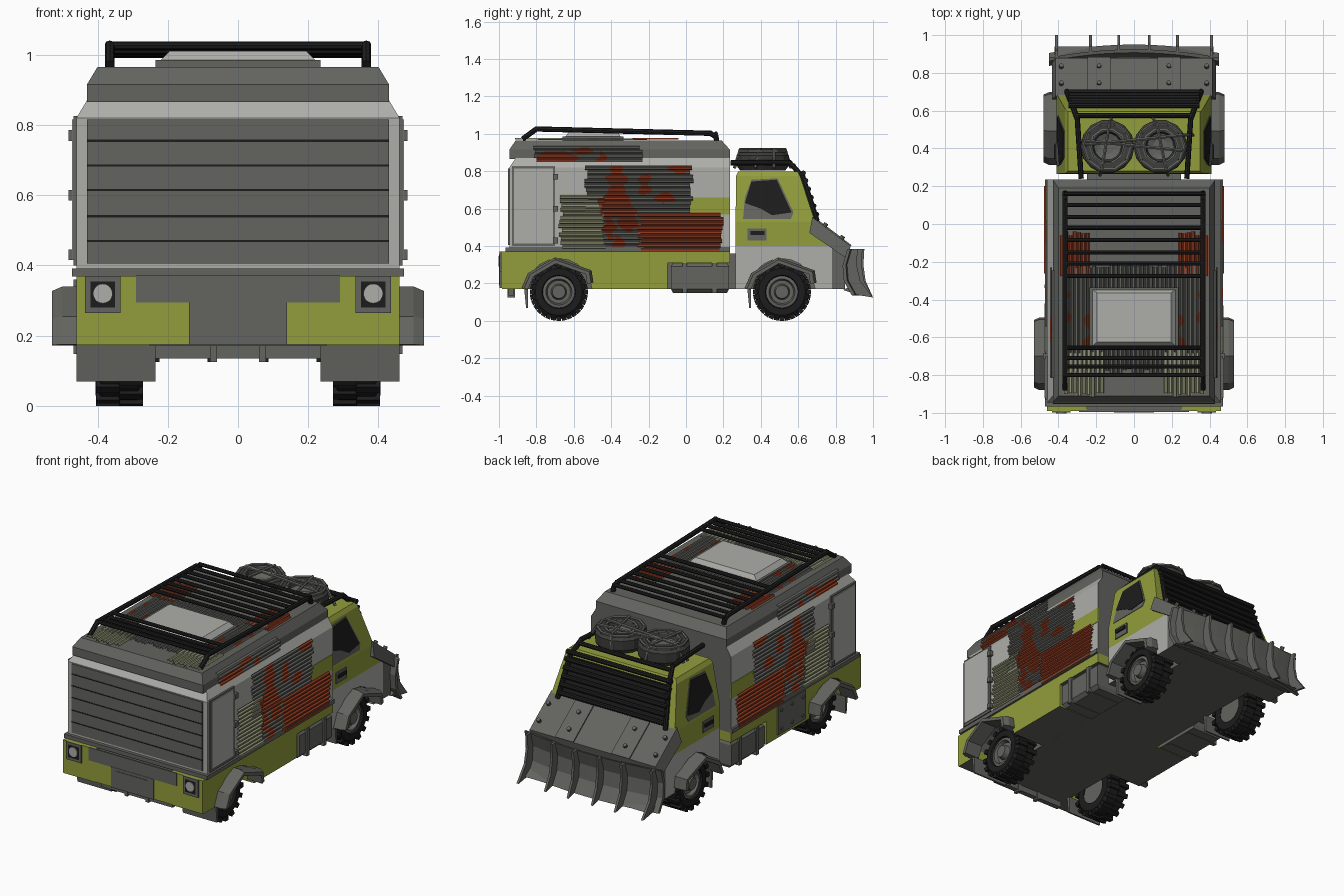
import bpy, bmesh, math, random
from mathutils import Vector, Matrix

if "Cube" in bpy.data.objects:
    bpy.data.objects.remove(bpy.data.objects["Cube"])
random.seed(4)

def mat(name, r, g, b):
    m = bpy.data.materials.new(name)
    m.diffuse_color = (r, g, b, 1)
    m.use_nodes = True
    m.node_tree.nodes["Principled BSDF"].inputs["Base Color"].default_value = m.diffuse_color
    return m
GREEN = mat("lime green", .29, .34, .045)
GREY = mat("steel grey", .125, .127, .115)
LIGHT = mat("pale grey", .42, .42, .40)
RUST = mat("rust", .30, .045, .015)
BEIGE = mat("beige", .29, .30, .18)
BLACK = mat("black", .012, .012, .012)
DARK = mat("dark rubber", .045, .045, .042)

def finish(bm, name, mats, rule=None, mirror=False, out=None):
    """Colour faces by rule, optionally mirror across x, make the object."""
    mats = mats if isinstance(mats, list) else [mats]
    bmesh.ops.remove_doubles(bm, verts=bm.verts, dist=1e-5)
    bmesh.ops.recalc_face_normals(bm, faces=bm.faces)
    bm.normal_update()
    if out and sum(f.normal.dot(Vector(out)) for f in bm.faces) < 0:
        bmesh.ops.reverse_faces(bm, faces=bm.faces)
    if rule:
        for f in bm.faces:
            f.material_index = rule(f.calc_center_median(), f.normal)
    if mirror:
        g = bmesh.ops.duplicate(bm, geom=bm.verts[:] + bm.edges[:] + bm.faces[:])["geom"]
        for v in g:
            if isinstance(v, bmesh.types.BMVert):
                v.co.x *= -1
        bmesh.ops.reverse_faces(bm, faces=[f for f in g if isinstance(f, bmesh.types.BMFace)])
    me = bpy.data.meshes.new(name)
    bm.to_mesh(me)
    bm.free()
    for m in mats:
        me.materials.append(m)
    ob = bpy.data.objects.new(name, me)
    bpy.context.collection.objects.link(ob)
    return ob

def loft(bm, rings, caps=True, closed=True):
    vs = [[bm.verts.new(p) for p in r] for r in rings]
    n = len(vs[0])
    for a, b in zip(vs, vs[1:]):
        for i in range(n if closed else n - 1):
            bm.faces.new((a[i], a[(i + 1) % n], b[(i + 1) % n], b[i]))
    if caps:
        bm.faces.new(vs[0])
        bm.faces.new(vs[-1][::-1])

def stack(name, levels, mats, rule=None, mirror=False):
    """Stacked rectangles (x0, x1, y0, y1, z)."""
    bm = bmesh.new()
    loft(bm, [[(a, c, z), (b, c, z), (b, d, z), (a, d, z)] for a, b, c, d, z in levels])
    return finish(bm, name, mats, rule, mirror)

def box(name, x0, x1, y0, y1, z0, z1, m, mirror=False):
    return stack(name, [(x0, x1, y0, y1, z0), (x0, x1, y0, y1, z1)], m, None, mirror)

def prism(name, pts, x0, x1, mats, rule=None, mirror=False, cuts=()):
    """Side outline (y, z) pushed along x; x0 and x1 may depend on z."""
    bm = bmesh.new()
    X = lambda x, z: x(z) if callable(x) else x
    loft(bm, [[(X(x, z), y, z) for y, z in pts] for x in (x0, x1)])
    for co, no in cuts:
        bmesh.ops.bisect_plane(bm, geom=bm.verts[:] + bm.edges[:] + bm.faces[:], plane_co=co, plane_no=no)
    return finish(bm, name, mats, rule, mirror)

def tube(name, paths, r, m, mirror=False, sides=8):
    bm = bmesh.new()
    for pts in paths:
        for a, b in zip(pts, pts[1:]):
            a, b = Vector(a), Vector(b)
            d = b - a
            M = Matrix.Translation((a + b) / 2) @ d.to_track_quat('Z', 'Y').to_matrix().to_4x4()
            bmesh.ops.create_cone(bm, cap_ends=True, segments=sides, radius1=r, radius2=r, depth=d.length + r * .8, matrix=M)
    return finish(bm, name, m, None, mirror)

def lathe(name, prof, c, axis, m, n=24, mirror=False):
    bm = bmesh.new()
    rings = []
    for i in range(n + 1):
        t = 2 * math.pi * i / n
        rings.append([Vector(c) + (Vector((h, r * math.cos(t), r * math.sin(t))) if axis == 'x'
                      else Vector((r * math.cos(t), r * math.sin(t), h))) for h, r in prof])
    loft(bm, rings, caps=False, closed=False)
    bmesh.ops.dissolve_degenerate(bm, edges=bm.edges, dist=1e-6)
    return finish(bm, name, m, None, mirror)

def corrugated(name, u0, u1, v0, v1, place, out, mats, rule=None, mirror=True):
    """Ridged sheet: ridges along u, ragged ends, blotches by rule(u, v)."""
    bm = bmesh.new()
    n, seg = max(2, round((v1 - v0) / .023)), 48
    p = (v1 - v0) / n
    for i in range(n):
        a, b = u0 + random.uniform(-.012, .012), u1 + random.uniform(-.012, .012)
        sec = [(0, .001), (.2, .01), (.6, .01), (.8, .001), (1, .001)]
        loft(bm, [[place(a + (b - a) * k / seg, v0 + p * (i + f), h) for f, h in sec] for k in range(seg + 1)], False, False)
    return finish(bm, name, mats, rule, mirror, out)

def arch(cy, r=.178):
    return [(cy + r * math.cos(t), .155 + r * math.sin(t)) for t in [math.radians(a) for a in range(175, 0, -17)]]
def xs(z, o=0):
    return .41 - max(0, z - .53) * .185 + o

# chassis, skirt and bumper
RW, FW = -.68, .513
box("chassis", -.25, .25, -.98, .85, .17, .36, GREY)
under = lambda c, n: 1 if n.z < -.4 else 0
prism("rear_skirt", [(-.985, .17)] + arch(RW) + [(-.1, .17), (-.1, .31), (.235, .31), (.235, .37), (-.985, .37)],
      .25, .46, [GREEN, GREY], under, True)
box("rear_bumper", -.46, .46, -.99, -.98, .175, .37, GREEN)
box("bumper_upper_plate", -.29, .29, -.994, -.985, .295, .372, GREY)
box("bumper_lower_plate", -.14, .14, -.996, -.985, .175, .297, GREY)
box("plate_inset", -.105, .105, -.999, -.985, .19, .28, GREY)
stack("lamp_housing", [(.335, .435, -.998, -.93, .265), (.335, .435, -.998, -.93, .37)], GREY, None, True)
box("lamp_recess", .35, .42, -.9985, -.98, .28, .355, BLACK, True)
tube("lamp", [[(.385, -.98, .32), (.385, -.992, .32)]], .028, LIGHT, True, 20)
box("rear_crossbar", -.235, .235, -.95, -.92, .135, .175, GREY)
box("crossbar_bracket", .06, .08, -.955, -.915, .125, .17, GREY, True)
stack("fuel_tank", [(.25, .44, -.07, .22, .15), (.25, .46, -.08, .23, .17), (.25, .46, -.08, .23, .29), (.25, .44, -.07, .22, .312)], GREY, None, True)
box("tank_strap", .26, .468, .14, .165, .148, .31, GREY, True)
box("tank_strap_rear", .26, .468, -.02, .005, .148, .31, GREY, True)
box("left_skirt_plate", -.468, -.455, -.46, -.2, .19, .36, GREY)
tube("left_plate_bolt", [[(-.46, y, z), (-.47, y, z)] for y in (-.43, -.33, -.23) for z in (.22, .33)], .01, GREY)
box("sill", -.472, .472, -.965, .235, .368, .392, GREY)

# wheels, arches and mud flaps
for wn, cy, x0, x1 in (("rear", RW, .45, .53), ("front", FW, .40, .48)):
    c = (0, cy, .155)
    lathe(wn + "_tyre", [(.27, .08), (.27, .125), (.285, .145), (.39, .145), (.405, .125), (.405, .09), (.385, .083)], c, 'x', BLACK, 24, True)
    lathe(wn + "_hub", [(.28, 0), (.28, .09), (.392, .09), (.396, .07), (.375, .062), (.375, .042), (.405, .035), (.405, 0)], c, 'x', GREY, 20, True)
    bm = bmesh.new()
    for i in range(32):
        M = Matrix.Translation(c) @ Matrix.Rotation(math.tau * i / 32, 4, 'X') @ Matrix.Translation((.305 if i % 2 else .37, 0, .143))
        bmesh.ops.create_cube(bm, size=1, matrix=M @ Matrix.Diagonal((.068, .026, .024, 1)))
    finish(bm, wn + "_tread", BLACK, None, True)
    pts = [(-.2, .02), (-.165, .1), (-.02, .185), (.175, .115), (.185, .05)]
    bm = bmesh.new()
    k = [(x0 - .02, 1), (x1 - .03, 1), (x1, .93), (x1, .82), (x0 - .02, .82)]
    loft(bm, [[(x, cy + y * s, .155 + z * s) for x, s in k] for y, z in pts])
    finish(bm, wn + "_wheel_arch", GREY, None, True)
    prism(wn + "_mud_flap", [(cy - .165, .17), (cy - .185, .17), (cy - .175, .07), (cy - .165, .07)], .235, x0 + .01, GREY, None, True)

# box body, roof and skylight
stack("box_body", [(-.46, .46, -.945, .235, .38), (-.46, .46, -.945, .235, .82), (-.43, .43, -.91, .235, .87)],
      [LIGHT, GREY], lambda c, n: 1 if n.y > .5 else 0)
stack("roof", [(-.43, .43, -.945, .235, .865), (-.43, .43, -.945, .235, .915), (-.40, .40, -.91, .19, .965)], GREY)
box("green_stripe", .455, .463, .02, .235, .57, .66, GREEN, True)
box("roller_door", -.43, .43, -.951, -.94, .405, .815, GREY)
for i, z in enumerate((.755, .685, .615, .54, .47)):
    box("door_slat_gap_%d" % i, -.43, .43, -.953, -.94, z - .003, z + .003, BLACK)
box("side_door_frame", .45, .468, -.93, -.70, .40, .825, GREY, True)
box("side_door", .45, .473, -.92, -.712, .415, .815, LIGHT, True)
for z in (.43, .6, .77):
    box("door_hinge", .46, .482, -.712, -.685, z - .015, z + .015, GREY, True)
stack("skylight_frame", [(-.235, .235, -.66, -.335, .96), (-.235, .235, -.66, -.335, .985)], GREY)
stack("skylight", [(-.225, .225, -.65, -.345, .98), (-.195, .195, -.625, -.365, 1.01)], LIGHT)

# ragged corrugated sheets with rust blotches
blots = [(-.37, .75, .05, .08), (-.38, .62, .09, .07), (-.31, .54, .05, .07), (-.22, .73, .03, .06),
         (-.11, .66, .05, .03), (-.03, .81, .07, .02), (-.41, .5, .03, .07), (-.36, .42, .03, .04),
         (-.7, .87, .11, .04), (-.55, .91, .05, .02), (-.45, .88, .02, .03)]
def rusty(y, z):
    w = .012 * math.sin(90 * z + 40 * y)
    return int(any(((y + w - a) / c) ** 2 + ((z - b) / d) ** 2 < 1 for a, b, c, d in blots))
sr = lambda c, n: rusty(c.y, c.z)
side = lambda u, v, h: (.462 + h, u, v)
corrugated("upper_side_sheet", -.535, .03, .575, .83, side, (1, 0, 0), [GREY, RUST], sr)
corrugated("middle_side_sheet", -.45, -.235, .385, .58, side, (1, 0, 0), [GREY, RUST], sr)
corrugated("beige_side_sheet", -.67, -.44, .385, .675, lambda u, v, h: (.465 + h, u, v), (1, 0, 0), [BEIGE, RUST], sr)
corrugated("rust_side_sheet", -.25, .19, .37, .58, lambda u, v, h: (.466 + h, u, v), (1, 0, 0), RUST)
corrugated("roof_edge_sheet", -.81, -.24, .85, .94, lambda u, v, h: (.434 + h - max(0, v - .915) * .6, u, v), (1, 0, 0), [GREY, RUST], sr)
top = lambda u, v, h: (v, u, .966 + h)
rr = lambda c, n: int(math.sin(13 * c.y + 2) + math.sin(31 * abs(c.x) + 9 * c.y) + .6 * math.sin(47 * c.y) > 1.05)
corrugated("roof_sheet", -.78, -.22, -.36, .36, top, (0, 0, 1), [GREY, RUST], rr, False)
corrugated("rust_roof_sheet", -.28, -.05, .235, .395, lambda u, v, h: (v, u, .969 + h), (0, 0, 1), RUST)
corrugated("beige_roof_sheet", -.905, -.67, .16, .375, lambda u, v, h: (v, u, .969 + h), (0, 0, 1), BEIGE)

# roof rack
R = .365
tube("rack_rail", [[(R, -.87, .975), (R, -.80, 1.026), (R, .13, 1.003), (R, .16, .985), (R, .165, .955)]], .014, BLACK, True)
zr = lambda y: 1.026 - (y + .8) * .0247
tube("rack_crossbars", [[(-R, y, zr(y)), (R, y, zr(y))] for y in (.16, .1, .037, -.02, -.085, -.15, -.21, -.275, -.655, -.71, -.755, -.80)], .011, BLACK)

# cab
low = [(.265, .17)] + arch(FW) + [(.85, .17), (.85, .37), (.69, .53), (.265, .53)]
def cab_rule(c, n):
    return 2 if n.z < -.4 or c.y > .78 else (0 if c.z > .4 else 1)
cuts = [((0, 0, .4), (0, 0, 1)), ((0, .78, 0), (0, 1, 0))]
prism("cab_lower", low, .25, .41, [GREEN, LIGHT, GREY], cab_rule, True, cuts)
prism("cab_core", [(.265, .18), (.845, .18), (.845, .37), (.69, .53), (.265, .53)], -.25, .25, [GREEN, LIGHT, GREY], cab_rule, False, cuts)
stack("cab_upper", [(-.41, .41, .265, .69, .53), (-.365, .365, .268, .61, .775), (-.35, .35, .28, .595, .80)], GREEN)
prism("window_frame", [(.305, .545), (.315, .66), (.35, .755), (.49, .762), (.575, .58), (.56, .545)],
      lambda z: xs(z, -.02), lambda z: xs(z, .003), GREY, None, True)
prism("side_window", [(.315, .63), (.35, .745), (.485, .755), (.565, .58), (.46, .565), (.40, .60)],
      lambda z: xs(z, -.02), lambda z: xs(z, .006), BLACK, None, True)
box("door_handle_plate", .40, .416, .33, .43, .43, .495, GREY, True)
box("door_handle", .40, .424, .345, .42, .46, .48, BLACK, True)
bm = bmesh.new()
wy = lambda z, o: .69 - (z - .53) * .3265 + o
loft(bm, [[(-.36, wy(.55, o), .55), (.36, wy(.55, o), .55), (.32, wy(.76, o), .76), (-.32, wy(.76, o), .76)] for o in (-.01, .005)])
finish(bm, "windscreen", BLACK)
tube("windscreen_bars", [[(-.34, wy(z, .022), z), (.34, wy(z, .022), z)] for z in (.57, .615, .66, .705, .75, .79)], .014, BLACK)
tube("cab_guard", [[(.28, .245, .845), (.30, .555, .845), (.325, .625, .77), (.355, .70, .54)]], .014, BLACK, True)
tube("guard_top_bar", [[(-.30, .575, .83), (.30, .575, .83)]], .013, BLACK)

# spare tyres lashed to the cab roof
lathe("spare_tyre", [(.81, .08), (.805, .125), (.83, .143), (.885, .143), (.908, .12), (.905, .08), (.88, .07), (.82, .07), (.81, .08)], (.14, .41, 0), 'z', DARK, 14, True)
lathe("spare_rim", [(.81, 0), (.81, .075), (.885, .075), (.87, .04), (.87, 0)], (.14, .41, 0), 'z', GREY, 14, True)
ring = lambda r, z: [(.14 + r * math.cos(t * math.tau / 10), .41 + r * math.sin(t * math.tau / 10), z) for t in range(11)]
tube("tyre_rope", [ring(.128, .908), ring(.09, .908)], .009, GREY, True, 6)
tube("lashing", [[(-.29, .40, .82), (-.25, .42, .915), (.25, .47, .915), (.31, .47, .82)], [(-.29, .44, .82), (-.25, .44, .915), (.25, .39, .915), (.29, .37, .82)],
                 [(.1, .56, .82), (.12, .53, .915), (.17, .29, .915), (.18, .26, .82)], [(-.12, .56, .82), (-.13, .53, .915), (-.17, .29, .915), (-.18, .26, .82)]], .009, GREY, False, 6)

# armoured bonnet
bm = bmesh.new()
loft(bm, [[(-w, .66, .49 - d), (w, .66, .49 - d), (w, .865, .33), (-w, .865, .33)] if d else
          [(-w, .675, .555), (w, .675, .555), (w, .88, .40), (-w, .88, .40)] for w, d in ((.435, .02), (.415, 0))])
finish(bm, "bonnet", GREY)
prism("bonnet_strip", [(.68, .54), (.685, .556), (.885, .405), (.875, .395)], .125, .245, GREY, None, True)
tube("bonnet_bolt", [[(x, y, .555 - (y - .675) * .756), (x, y + .008, .567 - (y - .675) * .756)]
                     for x in (.185, .385) for y in (.74, .83)], .012, GREY, True)

# ribbed plough
prof = [(.88, .385), (.855, .30), (.862, .215), (.905, .14)]
bend = lambda x: .045 * (1 - (x / .45) ** 2)
bm = bmesh.new()
loft(bm, [[(x, y + bend(x), z) for y, z in prof] + [(x, y + bend(x) - .018, z - .004) for y, z in prof[::-1]]
          for x in [-.45 + .075 * i for i in range(13)]])
finish(bm, "plough_blade", GREY)
for i, x in enumerate((-.41, -.23, -.08, .08, .23, .41)):
    b = bend(x)
    front = [(1.0, .125), (.925 + b * .8, .215), (.905 + b, .30), (.91 + b, .385)]
    prism("plough_rib_%d" % i, [(y + b - .005, z) for y, z in prof] + front, x - .007, x + .007, GREY)
prism("plough_foot", [(.84, .165), (.90, .145), (.94, .145), (.88, .185)], -.42, .42, GREY)
